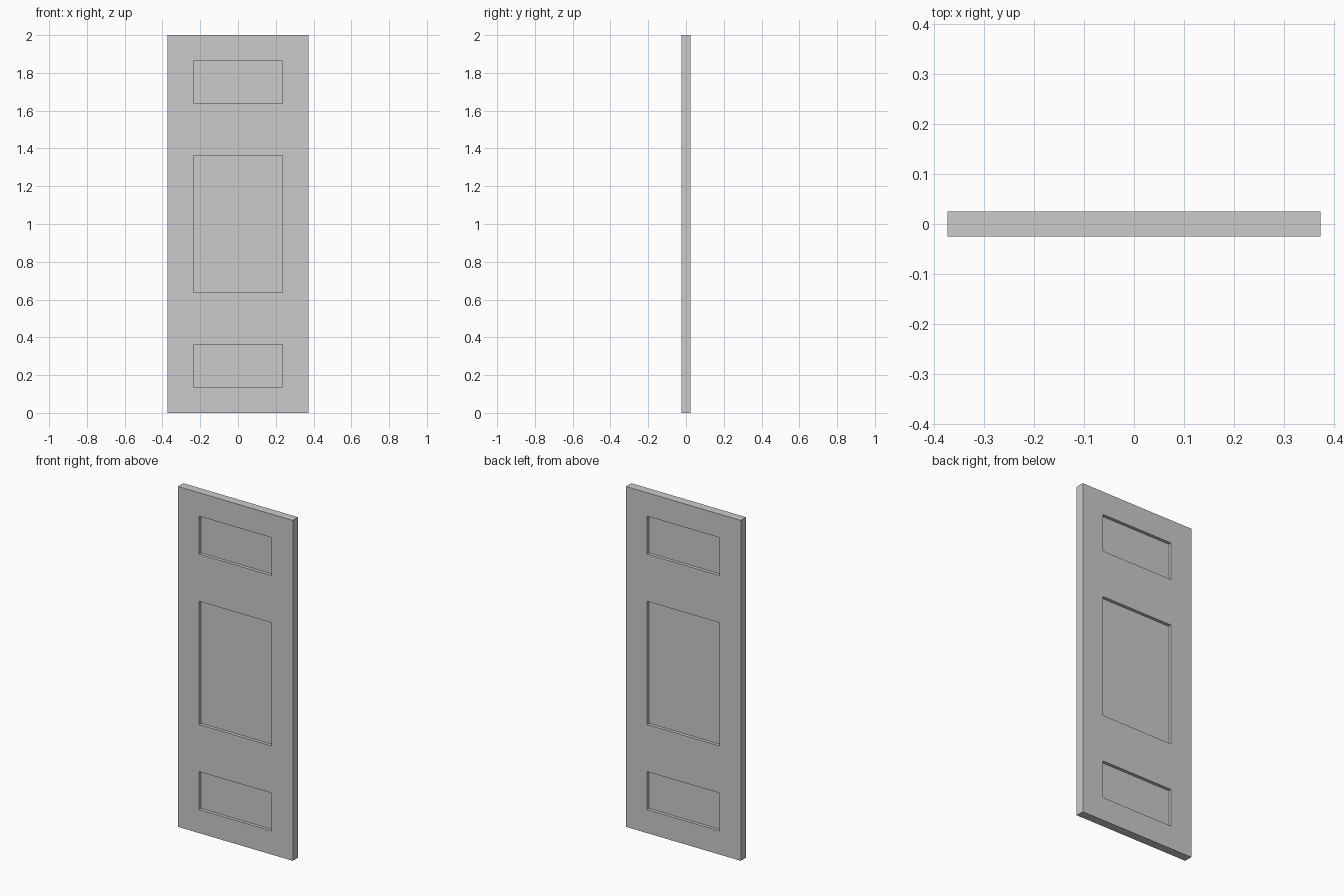
import bpy
import bmesh
from mathutils import Vector

if "Cube" in bpy.data.objects:
    bpy.data.objects.remove(bpy.data.objects["Cube"])

W, T, H = 0.747, 0.05, 2.0      # door width, thickness, height
PANEL_X = 0.235                 # half width of the recessed panels
PANELS = [(0.138, 0.361), (0.638, 1.362), (1.639, 1.862)]
DEPTH = 0.019                   # recess depth on each side

bm = bmesh.new()

# Door slab
bmesh.ops.create_cube(bm, size=1.0)
bmesh.ops.scale(bm, vec=(W, T, H), verts=bm.verts)
bmesh.ops.translate(bm, vec=(0, 0, H / 2), verts=bm.verts)


def cut(point, normal):
    bmesh.ops.bisect_plane(bm, geom=bm.verts[:] + bm.edges[:] + bm.faces[:],
                           plane_co=point, plane_no=normal)


# Stile and rail lines
for x in (-PANEL_X, PANEL_X):
    cut((x, 0, 0), (1, 0, 0))
for z in [z for pair in PANELS for z in pair]:
    cut((0, 0, z), (0, 0, 1))


def is_panel(face):
    c = face.calc_center_median()
    return (abs(face.normal.y) > 0.9 and abs(c.x) < PANEL_X
            and any(lo < c.z < hi for lo, hi in PANELS))


# Recessed panels, front and back
bm.normal_update()
panels = [f for f in bm.faces if is_panel(f)]
for face in bmesh.ops.extrude_discrete_faces(bm, faces=panels)["faces"]:
    side = 1 if face.calc_center_median().y > 0 else -1
    bmesh.ops.translate(bm, vec=Vector((0, -side * DEPTH, 0)), verts=face.verts)

# Merge the coplanar rail and stile cells
bmesh.ops.dissolve_limit(bm, angle_limit=0.01, verts=bm.verts, edges=bm.edges)
bmesh.ops.recalc_face_normals(bm, faces=bm.faces)

mesh = bpy.data.meshes.new("panelled_door")
bm.to_mesh(mesh)
bm.free()
door = bpy.data.objects.new("panelled_door", mesh)
bpy.context.collection.objects.link(door)
